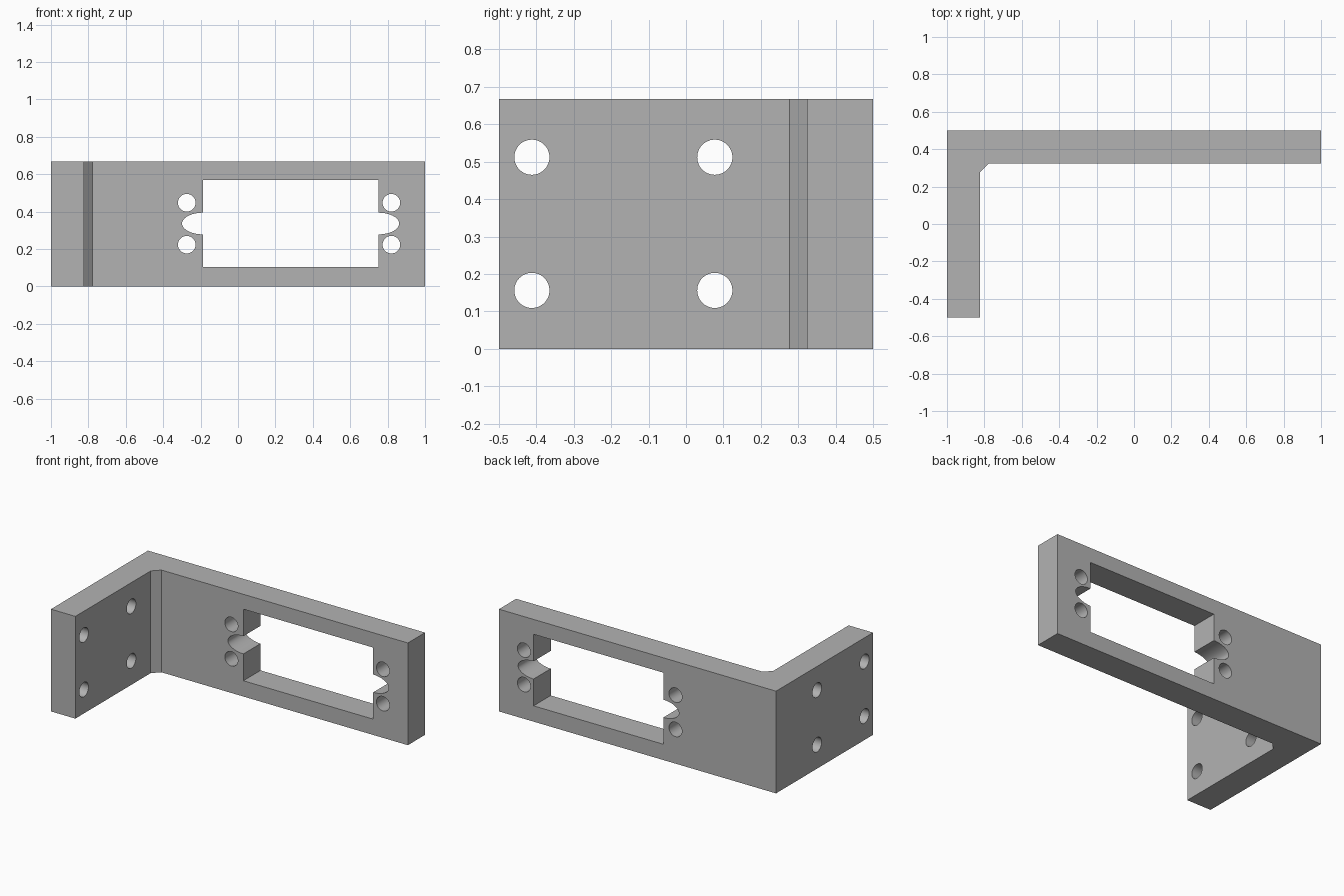
import bpy
import bmesh
from math import cos, sin, pi, radians

cube = bpy.data.objects.get("Cube")
if cube:
    bpy.data.objects.remove(cube, do_unlink=True)

HEIGHT = 0.667
INNER_X, INNER_Y = -0.824, 0.323
FILLET = 0.046

grey = bpy.data.materials.new("plain grey")
grey.use_nodes = True
grey.diffuse_color = (0.45, 0.45, 0.45, 1)
grey.node_tree.nodes["Principled BSDF"].inputs["Base Color"].default_value = grey.diffuse_color


def prism(name, outline, depth):
    """Extrude a closed 3D outline along the depth vector."""
    bm = bmesh.new()
    face = bm.faces.new([bm.verts.new(p) for p in outline])
    ext = bmesh.ops.extrude_face_region(bm, geom=[face])
    top = [v for v in ext["geom"] if isinstance(v, bmesh.types.BMVert)]
    bmesh.ops.translate(bm, verts=top, vec=depth)
    bmesh.ops.recalc_face_normals(bm, faces=bm.faces)
    mesh = bpy.data.meshes.new(name)
    bm.to_mesh(mesh)
    bm.free()
    mesh.materials.append(grey)
    obj = bpy.data.objects.new(name, mesh)
    bpy.context.collection.objects.link(obj)
    return obj


def ellipse(cx, cz, rx, rz, n=48):
    return [(cx + rx * cos(2 * pi * i / n), cz + rz * sin(2 * pi * i / n)) for i in range(n)]


# L-shaped plate with a chamfered inner corner
profile = [(-1, -0.5), (INNER_X, -0.5), (INNER_X, INNER_Y - FILLET),
           (INNER_X + FILLET, INNER_Y), (1, INNER_Y), (1, 0.5), (-1, 0.5)]
bracket = prism("angle_bracket", [(x, y, 0) for x, y in profile], (0, 0, HEIGHT))


def cut(cutter):
    mod = bracket.modifiers.new("cut", "BOOLEAN")
    mod.operation = "DIFFERENCE"
    mod.solver = "EXACT"
    mod.object = cutter
    bpy.context.view_layer.objects.active = bracket
    bpy.ops.object.modifier_apply(modifier=mod.name)
    bpy.data.objects.remove(cutter, do_unlink=True)


def cut_back(outline):
    cut(prism("back_cutter", [(x, 0.2, z) for x, z in outline], (0, 0.5, 0)))


def cut_side(outline):
    cut(prism("side_cutter", [(-1.1, y, z) for y, z in outline], (0.4, 0, 0)))


# Rectangular window in the back plate
LEFT, RIGHT = -0.187, 0.75
cut_back([(LEFT, 0.103), (RIGHT, 0.103), (RIGHT, 0.57), (LEFT, 0.57)])

# Half-elliptical notches at both window ends, each between two screw holes
for edge, hole_x in ((LEFT, -0.274), (RIGHT, 0.82)):
    cut_back(ellipse(edge, 0.336, 0.112, 0.058))
    for z in (0.223, 0.447):
        cut_back(ellipse(hole_x, z, 0.047, 0.047))

# Four mounting holes in the side plate
for y in (-0.412, 0.077):
    for z in (0.156, 0.512):
        cut_side(ellipse(y, z, 0.047, 0.047))

# Smooth hole walls, sharp plate edges
bpy.ops.object.select_all(action="DESELECT")
bracket.select_set(True)
bpy.context.view_layer.objects.active = bracket
bpy.ops.object.shade_smooth_by_angle(angle=radians(25))
